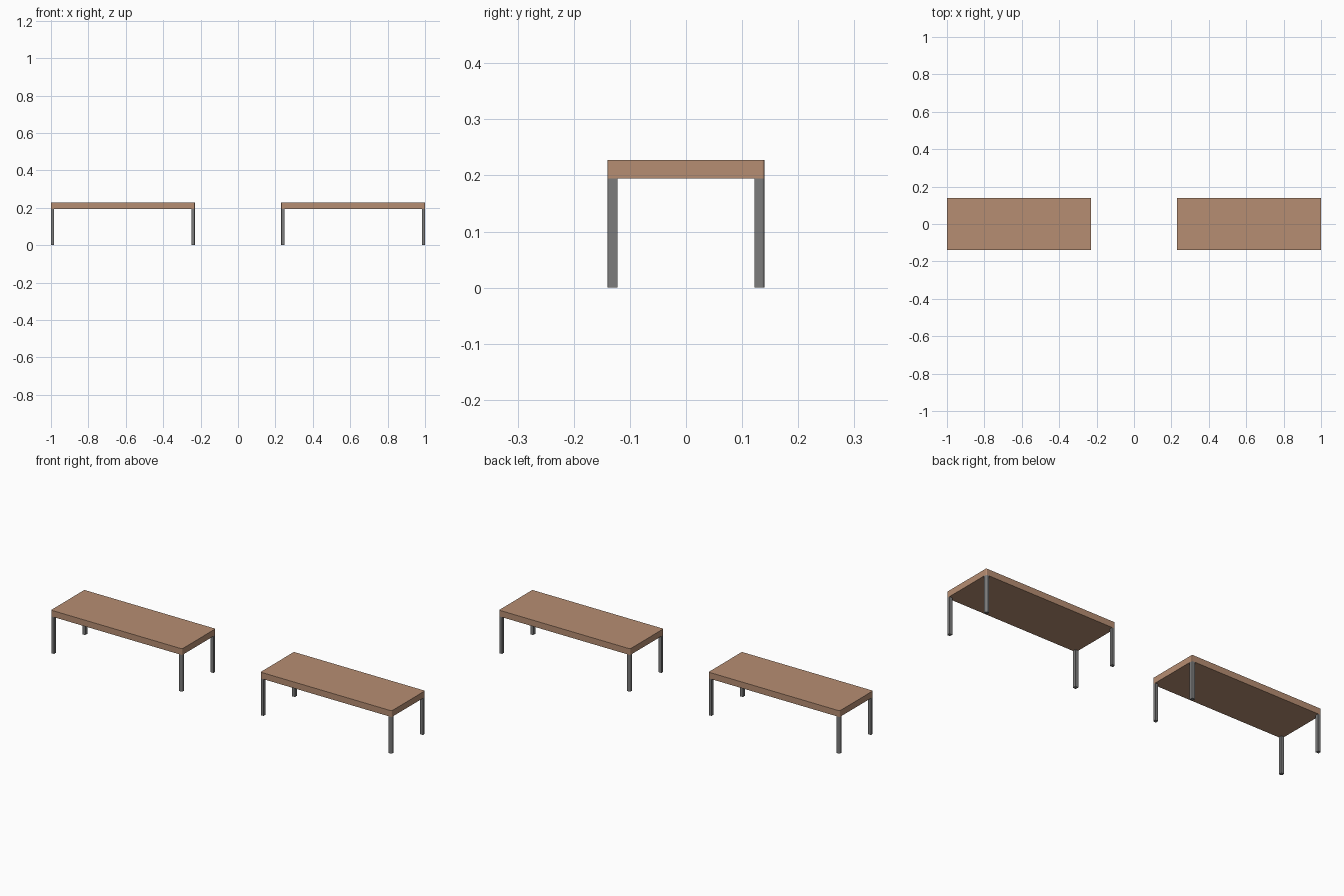
import bpy, bmesh, math

if "Cube" in bpy.data.objects:
    bpy.data.objects.remove(bpy.data.objects["Cube"])

X0, X1 = 0.23, 1.0      # inner and outer end of a bench
HALF_Y = 0.14
Z_SEAT, Z_TOP = 0.195, 0.228
LEG = 0.0175
R = 0.005               # corner radius
SEGS = 4

wood = bpy.data.materials.new("wood")
wood.diffuse_color = (0.47, 0.27, 0.17, 1)
wood.use_nodes = True
wood.node_tree.nodes["Principled BSDF"].inputs["Base Color"].default_value = wood.diffuse_color
metal = bpy.data.materials.new("metal")
metal.diffuse_color = (0.2, 0.2, 0.2, 1)
metal.use_nodes = True
metal.node_tree.nodes["Principled BSDF"].inputs["Base Color"].default_value = metal.diffuse_color


def slab(name, x0, x1, y0, y1, z0, z1, rounded, mat):
    """Box whose vertical edges listed in 'rounded' as (sx, sy) are filleted."""
    outline = []
    for i, (sx, sy) in enumerate([(1, 1), (-1, 1), (-1, -1), (1, -1)]):
        x, y = (x1 if sx > 0 else x0), (y1 if sy > 0 else y0)
        if (sx, sy) in rounded:
            for k in range(SEGS + 1):
                a = (i + k / SEGS) * math.pi / 2
                outline.append((x - sx * R + R * math.cos(a),
                                y - sy * R + R * math.sin(a)))
        else:
            outline.append((x, y))
    bm = bmesh.new()
    base = bm.faces.new([bm.verts.new((x, y, z0)) for x, y in outline])
    ext = bmesh.ops.extrude_face_region(bm, geom=[base], use_keep_orig=True)
    top = [v for v in ext["geom"] if isinstance(v, bmesh.types.BMVert)]
    bmesh.ops.translate(bm, verts=top, vec=(0, 0, z1 - z0))
    bmesh.ops.recalc_face_normals(bm, faces=bm.faces)
    me = bpy.data.meshes.new(name)
    bm.to_mesh(me)
    bm.free()
    me.materials.append(mat)
    ob = bpy.data.objects.new(name, me)
    bpy.context.collection.objects.link(ob)


ALL = [(sx, sy) for sx in (1, -1) for sy in (1, -1)]

for side, cx in (("left", -(X0 + X1) / 2), ("right", (X0 + X1) / 2)):
    hx = (X1 - X0) / 2
    # bench top
    slab(side + "_bench_top", cx - hx, cx + hx, -HALF_Y, HALF_Y,
         Z_SEAT, Z_TOP, ALL, wood)
    # legs, flush with the corners and rounded on the outer edge
    for sx, sy in ALL:
        xs = sorted((cx + sx * hx, cx + sx * (hx - LEG)))
        ys = sorted((sy * HALF_Y, sy * (HALF_Y - LEG)))
        name = f"{side}_bench_{'back' if sy > 0 else 'front'}_leg_{'b' if sx > 0 else 'a'}"
        slab(name, *xs, *ys, 0, Z_SEAT, [(sx, sy)], metal)
